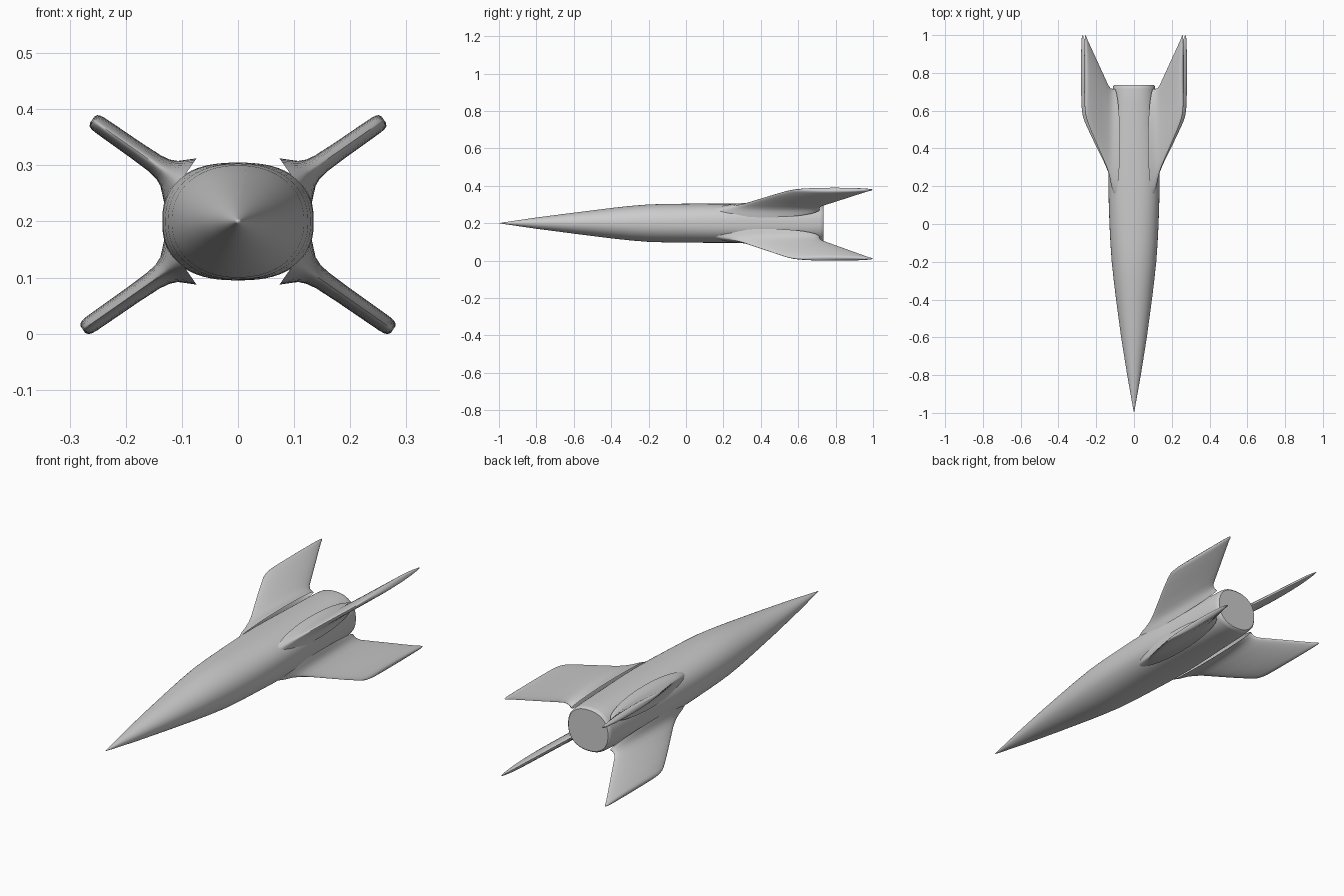
import bpy, bmesh, math
from mathutils import Vector

if "Cube" in bpy.data.objects:
    bpy.data.objects.remove(bpy.data.objects["Cube"])

CENTRE_Z = 0.2


def spow(v, e):
    return math.copysign(abs(v) ** e, v)


def loft(name, rings, tip=None, cap_start=False, cap_end=True, angle=40):
    """Skin a list of equal-length closed rings into a mesh object."""
    bm = bmesh.new()
    loops = [[bm.verts.new(p) for p in ring] for ring in rings]
    n = len(loops[0])
    for a, b in zip(loops, loops[1:]):
        for i in range(n):
            j = (i + 1) % n
            bm.faces.new((a[i], a[j], b[j], b[i]))
    if tip:
        t = bm.verts.new(tip)
        for i in range(n):
            bm.faces.new((t, loops[0][(i + 1) % n], loops[0][i]))
    if cap_start:
        bm.faces.new(loops[0])
    if cap_end:
        bm.faces.new(loops[-1])
    bmesh.ops.recalc_face_normals(bm, faces=bm.faces)
    me = bpy.data.meshes.new(name)
    bm.to_mesh(me)
    bm.free()
    ob = bpy.data.objects.new(name, me)
    bpy.context.collection.objects.link(ob)
    bpy.ops.object.select_all(action='DESELECT')
    ob.select_set(True)
    bpy.context.view_layer.objects.active = ob
    bpy.ops.object.shade_smooth_by_angle(angle=math.radians(angle))
    return ob


# Fuselage: (y, half width, half height, squareness of the section)
SECTIONS = [
    (-0.97, 0.006, 0.005, 2.0), (-0.80, 0.036, 0.030, 2.0),
    (-0.60, 0.068, 0.056, 2.0), (-0.40, 0.095, 0.081, 2.05),
    (-0.30, 0.107, 0.092, 2.1), (-0.20, 0.118, 0.100, 2.15),
    (-0.10, 0.125, 0.103, 2.2), (0.00, 0.130, 0.104, 2.25),
    (0.12, 0.134, 0.105, 2.35), (0.25, 0.135, 0.105, 2.45),
    (0.35, 0.132, 0.105, 2.45), (0.50, 0.124, 0.105, 2.4),
    (0.65, 0.117, 0.105, 2.35), (0.715, 0.113, 0.104, 2.3),
    (0.730, 0.110, 0.102, 2.3), (0.736, 0.104, 0.096, 2.3),
]


def body_ring(y, w, h, n, count=64):
    ring = []
    for i in range(count):
        a = 2 * math.pi * i / count
        ring.append((w * spow(math.cos(a), 2 / n), y,
                     CENTRE_Z + h * spow(math.sin(a), 2 / n)))
    return ring


loft("fuselage", [body_ring(*s) for s in SECTIONS], tip=(0, -1, CENTRE_Z))

# Fin stations: (radius, leading y, trailing y, half thickness), flared at root
STATIONS = [
    (0.125, 0.15, 0.715, 0.050), (0.140, 0.19, 0.715, 0.036),
    (0.150, 0.23, 0.718, 0.027), (0.163, 0.27, 0.730, 0.021),
    (0.180, 0.31, 0.760, 0.018), (0.220, 0.385, 0.832, 0.0165),
    (0.265, 0.47, 0.912, 0.016), (0.300, 0.54, 0.975, 0.0155),
    (0.309, 0.565, 0.995, 0.0145), (0.314, 0.59, 1.00, 0.012),
    (0.317, 0.62, 0.985, 0.007),
]


def fin_pair(name, side, stretch):
    """Mirrored pair of swept fins; side is +1 for upper, -1 for lower."""
    out = Vector((0.82, 0, 0.572 * side))
    across = Vector((-0.572 * side, 0, 0.82))
    rings = []
    for r, le, te, th in STATIONS:
        r = 0.15 + (r - 0.15) * (stretch if r > 0.15 else 1)
        ring = []
        for i in range(32):
            a = 2 * math.pi * i / 32
            y = le + (te - le) * (1 - math.cos(a)) / 2
            p = out * r + across * th * spow(math.sin(a), 1.1)
            ring.append((p.x, y, p.z + CENTRE_Z))
        rings.append(ring)
    ob = loft(name, rings, angle=60)
    mod = ob.modifiers.new("mirror", 'MIRROR')
    mod.use_axis[0] = True
    mod.use_mirror_merge = False
    return ob


fin_pair("upper_fins", 1, 1.0)
fin_pair("lower_fins", -1, 1.12)
